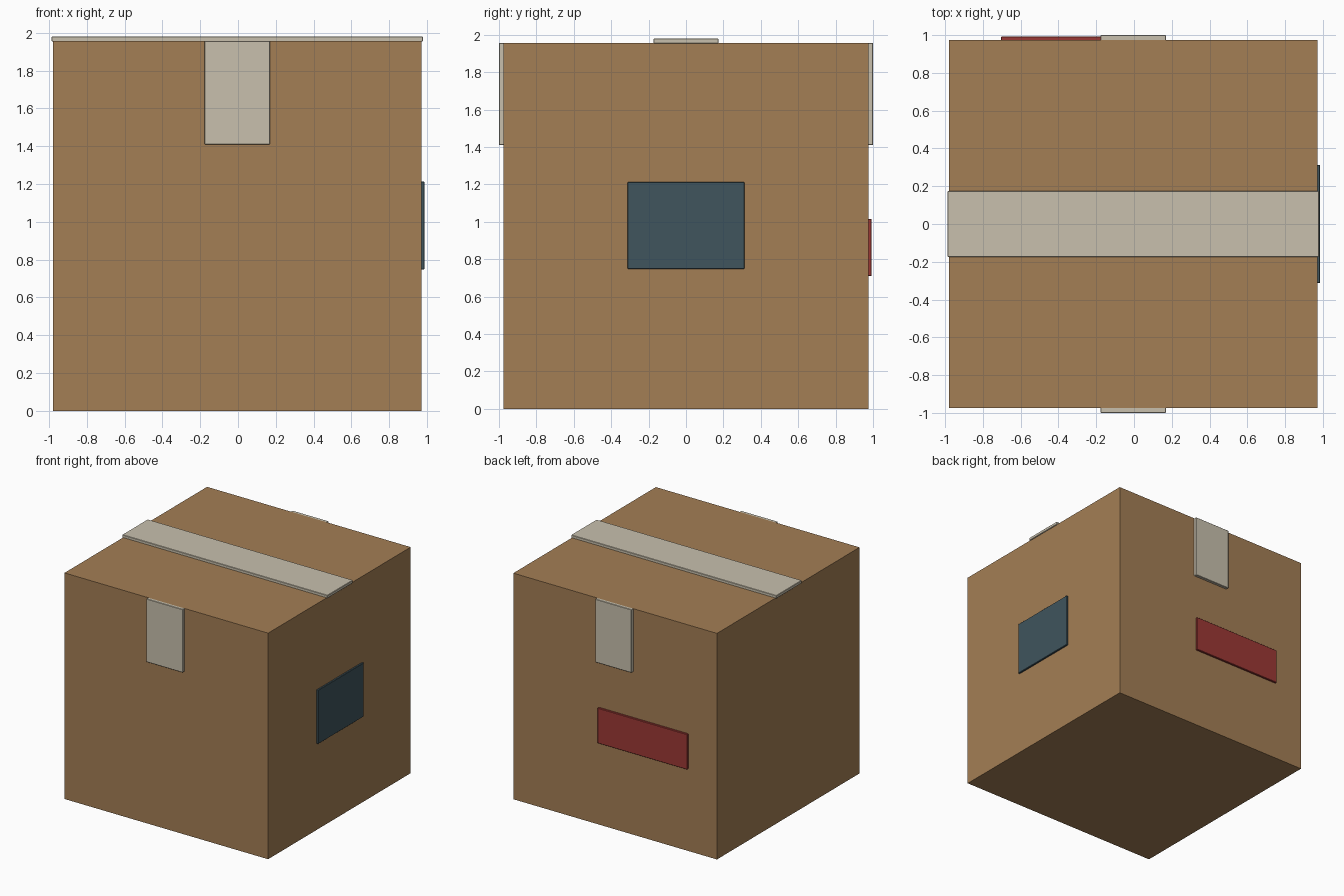
import bpy
import bmesh
from mathutils import Vector

if "Cube" in bpy.data.objects:
    bpy.data.objects.remove(bpy.data.objects["Cube"])

CX = -0.004          # box centre in x
HALF = 0.975         # half width of the box
TOP = 1.957          # box height


def material(name, rgb):
    m = bpy.data.materials.new(name)
    m.diffuse_color = (*rgb, 1)
    m.use_nodes = True
    m.node_tree.nodes["Principled BSDF"].inputs["Base Color"].default_value = m.diffuse_color
    return m


CARD = material("cardboard", (0.37, 0.21, 0.09))
TAPE = material("pale_tape", (0.58, 0.53, 0.42))
BLUE = material("slate_blue", (0.05, 0.09, 0.11))
RED = material("dull_red", (0.33, 0.04, 0.035))


def block(name, x, y, z, mat, bevel=0.0):
    """Axis-aligned block from (min, max) ranges, with optional edge bevel."""
    lo, hi = Vector((x[0], y[0], z[0])), Vector((x[1], y[1], z[1]))
    bm = bmesh.new()
    bmesh.ops.create_cube(bm, size=1)
    bmesh.ops.scale(bm, vec=hi - lo, verts=bm.verts)
    bmesh.ops.translate(bm, vec=(lo + hi) / 2, verts=bm.verts)
    me = bpy.data.meshes.new(name)
    bm.to_mesh(me)
    bm.free()
    me.materials.append(mat)
    ob = bpy.data.objects.new(name, me)
    bpy.context.collection.objects.link(ob)
    if bevel:
        mod = ob.modifiers.new("soft_edge", 'BEVEL')
        mod.width = bevel
        mod.segments = 1
    return ob


# Cardboard body
block("carton", (CX - HALF, CX + HALF), (-HALF, HALF), (0, TOP), CARD)

# Tape strip across the top
block("top_tape", (CX - 0.983, CX + 0.983), (-0.174, 0.174),
      (TOP - 0.003, 1.98), TAPE, 0.003)

# Tape ends hanging down the front and back
for name, y in (("front_tape", (-1.0, -HALF + 0.003)),
                ("back_tape", (HALF - 0.003, 1.0))):
    block(name, (CX - 0.174, CX + 0.174), y, (1.41, TOP), TAPE, 0.003)

# Label on the right side
block("side_label", (CX + HALF - 0.003, 0.986), (-0.312, 0.312),
      (0.747, 1.214), BLUE, 0.003)

# Sticker on the back
block("back_sticker", (-0.705, 0.153), (HALF - 0.003, 0.992),
      (0.71, 1.016), RED, 0.003)
